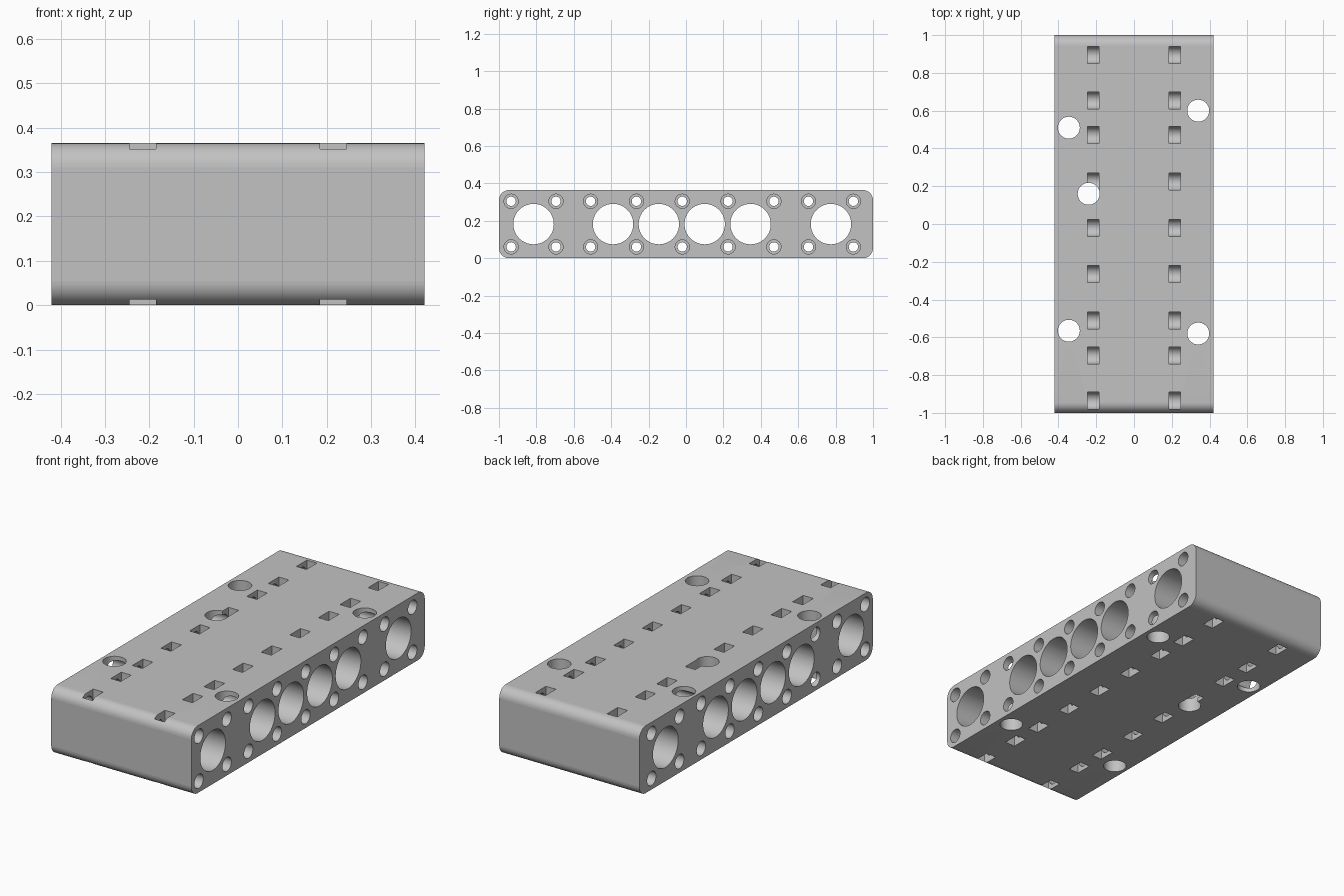
import bpy
import bmesh
import math
from mathutils import Matrix, Vector

if "Cube" in bpy.data.objects:
    bpy.data.objects.remove(bpy.data.objects["Cube"], do_unlink=True)

HALF_X, HEIGHT = 0.42, 0.365
MID = HEIGHT / 2
SLOT_X, SLOT_W, SLOT_R = 0.215, 0.06, 0.045
BORE_Y = [-0.815, -0.39, -0.145, 0.1, 0.345, 0.775]
PIN_Y = [-0.935, -0.695, -0.51, -0.265, -0.02, 0.225, 0.47, 0.655, 0.895]
PIN_DZ = 0.122
POST_XY = [(0.34, 0.6), (0.34, -0.58), (-0.345, 0.51), (-0.345, -0.565), (-0.24, 0.16)]

grey = bpy.data.materials.new("plain grey")
grey.use_nodes = True
grey.diffuse_color = (0.54, 0.54, 0.54, 1)
grey.node_tree.nodes["Principled BSDF"].inputs["Base Color"].default_value = (0.54, 0.54, 0.54, 1)


def make_object(name, bm):
    bmesh.ops.recalc_face_normals(bm, faces=bm.faces)
    mesh = bpy.data.meshes.new(name)
    bm.to_mesh(mesh)
    bm.free()
    mesh.materials.append(grey)
    obj = bpy.data.objects.new(name, mesh)
    bpy.context.collection.objects.link(obj)
    return obj


def cylinder(bm, centre, radius, length, axis, sides=48):
    turn = Matrix.Rotation(math.pi / 2, 4, "Y") if axis == "X" else Matrix()
    bmesh.ops.create_cone(bm, cap_ends=True, segments=sides, radius1=radius, radius2=radius,
                          depth=length, matrix=Matrix.Translation(centre) @ turn)


def round_slot(bm, x, y, side):
    # U-shaped pocket, open at the top (side 1) or the bottom (side -1)
    z = MID + side * PIN_DZ
    outline = [(y + SLOT_R, z + side * 0.15), (y - SLOT_R, z + side * 0.15)]
    for i in range(17):
        a = math.pi * (1 + i / 16)
        outline.append((y + SLOT_R * math.cos(a), z + side * SLOT_R * math.sin(a)))
    face = bm.faces.new([bm.verts.new((x - SLOT_W / 2, p, q)) for p, q in outline])
    moved = bmesh.ops.extrude_face_region(bm, geom=[face])["geom"]
    verts = [v for v in moved if isinstance(v, bmesh.types.BMVert)]
    bmesh.ops.translate(bm, verts=verts, vec=(SLOT_W, 0, 0))


# Block with its four long edges rounded
bm = bmesh.new()
bmesh.ops.create_cube(bm, size=1, matrix=Matrix.Translation((0, 0, MID))
                      @ Matrix.Diagonal((2 * HALF_X, 2, HEIGHT, 1)))
long_edges = [e for e in bm.edges if abs(e.verts[0].co.x - e.verts[1].co.x) > 0.1]
bmesh.ops.bevel(bm, geom=long_edges, offset=0.055, segments=10, profile=0.5, affect="EDGES")
block = make_object("drilled_block", bm)

# Cutters, grouped so that the parts of each group never overlap
groups = {n: bmesh.new() for n in ("main_bores", "pin_bores", "pin_sockets", "slots", "post_holes")}
for y in BORE_Y:
    cylinder(groups["main_bores"], (0, y, MID), 0.108, 1.2, "X", 64)
for x, y in POST_XY:
    cylinder(groups["post_holes"], (x, y, MID), 0.058, 1, "Z")
for y in PIN_Y:
    for side in (-1, 1):
        z = MID + side * PIN_DZ
        cylinder(groups["pin_bores"], (0, y, z), 0.025, 0.4, "X", 32)
        for end in (-1, 1):
            cylinder(groups["pin_sockets"], (end * 0.345, y, z), 0.038, 0.31, "X", 32)
            round_slot(groups["slots"], end * SLOT_X, y, side)

# Cut each group out of the block
bpy.context.view_layer.objects.active = block
for name, group in groups.items():
    cutter = make_object(name + "_cutter", group)
    cutter.hide_render = True
    cut = block.modifiers.new(name, "BOOLEAN")
    cut.operation = "DIFFERENCE"
    cut.solver = "EXACT"
    cut.object = cutter
    bpy.ops.object.modifier_apply(modifier=name)
    bpy.data.objects.remove(cutter, do_unlink=True)

# Smooth bores and edges, flat outer faces
bpy.ops.object.select_all(action="DESELECT")
block.select_set(True)
bpy.ops.object.shade_smooth_by_angle(angle=math.radians(30))
for poly in block.data.polygons:
    poly.material_index = 0
    if poly.area > 0.05 and max(abs(c) for c in Vector(poly.normal)) > 0.999:
        poly.use_smooth = False
